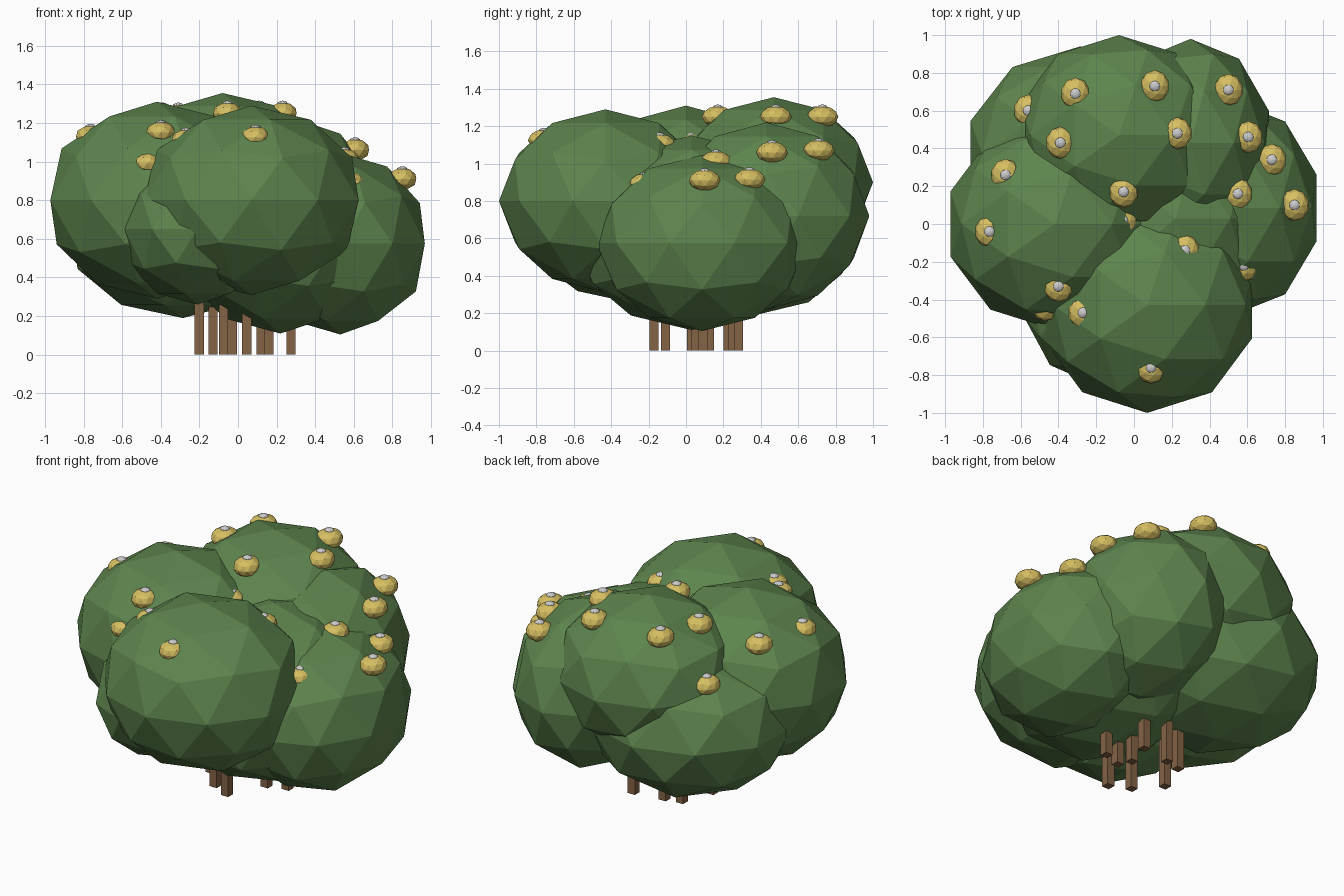
import bpy


def material(name, rgb):
    m = bpy.data.materials.new(name)
    m.diffuse_color = (*rgb, 1)
    return m


GREEN = material("leaf_green", (0.11, 0.23, 0.075))
BROWN = material("bark_brown", (0.23, 0.125, 0.06))
YELLOW = material("fruit_yellow", (0.67, 0.52, 0.12))
GREY = material("fruit_tip_grey", (0.65, 0.65, 0.62))


def blob(name, centre, radii, mat):
    bpy.ops.mesh.primitive_ico_sphere_add(subdivisions=2, radius=1, location=centre)
    ob = bpy.context.object
    ob.name = name
    ob.scale = radii
    ob.data.materials.append(mat)
    return ob


# Foliage: overlapping squashed low-poly spheres
foliage = {
    "back": ((-0.08, 0.47, 0.90), (0.55, 0.53, 0.455)),
    "left": ((-0.42, 0.00, 0.80), (0.58, 0.56, 0.51)),
    "front": ((0.07, -0.43, 0.80), (0.583, 0.57, 0.49)),
    "right": ((0.53, 0.085, 0.575), (0.46, 0.565, 0.47)),
    "back_right": ((0.30, 0.43, 0.72), (0.435, 0.55, 0.50)),
    "back_left": ((-0.285, 0.37, 0.65), (0.61, 0.57, 0.46)),
    "front_left": ((-0.21, -0.31, 0.65), (0.40, 0.54, 0.39)),
    "middle": ((0.22, 0.03, 0.63), (0.55, 0.65, 0.52)),
}
for name, (centre, radii) in foliage.items():
    blob("foliage_" + name, centre, radii, GREEN)

# Stems: thin square posts running up into the foliage
stems = [(0.045, -0.17), (-0.075, -0.11), (-0.20, 0.03), (0.275, 0.09), (0.16, 0.05),
         (0.12, 0.125), (0.16, 0.28), (-0.03, 0.25), (-0.13, 0.225)]
STEM_H = 0.5
for i, (x, y) in enumerate(stems):
    bpy.ops.mesh.primitive_cube_add(size=1, location=(x, y, STEM_H / 2))
    stem = bpy.context.object
    stem.name = f"stem_{i + 1}"
    stem.scale = (0.048, 0.048, STEM_H)
    stem.data.materials.append(BROWN)

# Fruits: flattened yellow balls, each with a small grey tip
fruits = [(-0.31, 0.69, 1.24), (0.11, 0.73, 1.25), (0.50, 0.71, 1.07), (0.23, 0.48, 1.25),
          (0.605, 0.46, 1.06), (0.73, 0.34, 0.915), (0.85, 0.10, 0.91), (0.55, 0.16, 1.01),
          (-0.055, 0.17, 1.25), (-0.39, 0.43, 1.24), (-0.68, 0.26, 1.13), (-0.765, -0.04, 1.13),
          (-0.06, 0.02, 1.10), (-0.40, -0.33, 1.15), (0.27, -0.14, 1.10), (0.43, -0.41, 1.06),
          (-0.27, -0.47, 1.11), (0.09, -0.76, 1.125), (0.58, -0.22, 0.89), (-0.56, 0.60, 0.98),
          (-0.47, -0.43, 0.99)]
for i, (x, y, z) in enumerate(fruits):
    blob(f"fruit_{i + 1}", (x, y, z), (0.077, 0.085, 0.058), YELLOW)
    blob(f"fruit_tip_{i + 1}", (x, y, z + 0.046), (0.03, 0.03, 0.02), GREY)
